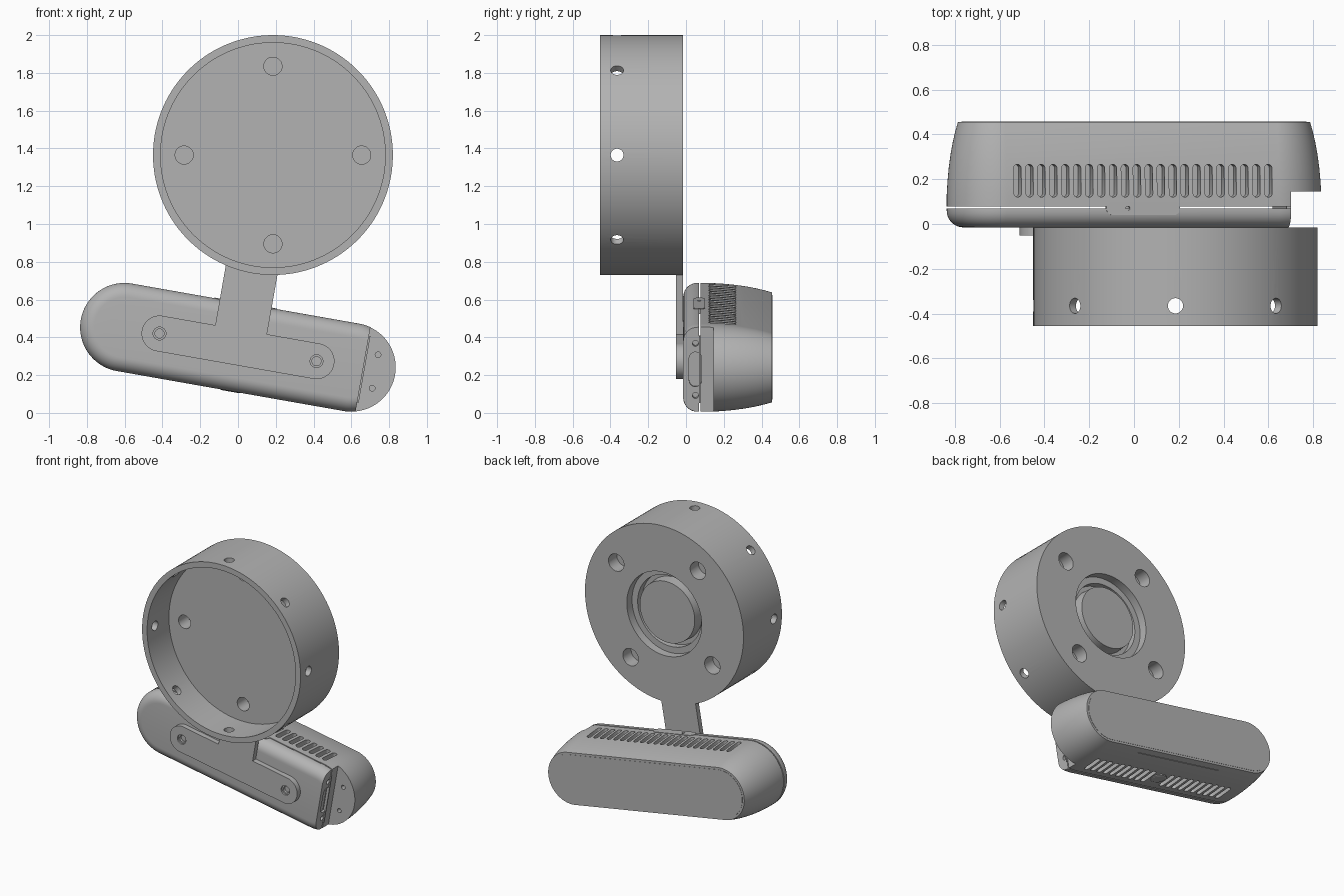
import bpy, bmesh
from math import sin, cos, pi, radians
from mathutils import Vector, Matrix

if "Cube" in bpy.data.objects:
    bpy.data.objects.remove(bpy.data.objects["Cube"])

grey = bpy.data.materials.new("plain_grey")
grey.use_nodes = True
COLOUR = (0.45, 0.45, 0.45, 1)
grey.diffuse_color = COLOUR
grey.node_tree.nodes["Principled BSDF"].inputs["Base Color"].default_value = COLOUR

X, Y, Z = Vector((1, 0, 0)), Vector((0, 1, 0)), Vector((0, 0, 1))
TILT = Matrix.Translation((0, 0, 0.347)) @ Matrix.Rotation(radians(10), 4, 'Y')
DRUM = Matrix.Translation((0.185, 0, 1.365))


def stack(bm, centre, normal, along, half, levels, n=32):
    """Loft capsule-shaped rings; levels are (radius, height along normal)."""
    side = normal.cross(along)
    rings = []
    for r, h in levels:
        ring = []
        for i in range(n):
            t = (i + 0.5) * 2 * pi / n
            a = r * cos(t) + (half if cos(t) > 0 else -half)
            ring.append(bm.verts.new(Vector(centre) + along * a + side * r * sin(t) + normal * h))
        rings.append(ring)
    for lo, hi in zip(rings, rings[1:]):
        for i in range(n):
            j = (i + 1) % n
            bm.faces.new((lo[i], lo[j], hi[j], hi[i]))
    bm.faces.new(rings[0][::-1])
    bm.faces.new(rings[-1])


def box(bm, lo, hi):
    lo, hi = Vector(lo), Vector(hi)
    size = Matrix.Diagonal((*(hi - lo), 1))
    bmesh.ops.create_cube(bm, size=1, matrix=Matrix.Translation((lo + hi) / 2) @ size)


def finish(bm, name, frame):
    bmesh.ops.recalc_face_normals(bm, faces=bm.faces)
    mesh = bpy.data.meshes.new(name)
    bm.to_mesh(mesh)
    bm.free()
    mesh.transform(frame)
    mesh.materials.append(grey)
    obj = bpy.data.objects.new(name, mesh)
    bpy.context.collection.objects.link(obj)
    return obj


def smooth(obj):
    obj.data.shade_smooth()
    obj.data.set_sharp_from_angle(angle=radians(28))


def cut(obj, bm, frame):
    """Subtract the cutter shapes and keep only the result."""
    cutter = finish(bm, "cutter", frame)
    cutter.hide_render = True
    mod = obj.modifiers.new("cut", 'BOOLEAN')
    mod.operation, mod.solver, mod.object = 'DIFFERENCE', 'EXACT', cutter
    graph = bpy.context.evaluated_depsgraph_get()
    mesh = bpy.data.meshes.new_from_object(obj.evaluated_get(graph))
    obj.modifiers.clear()
    obj.data = mesh
    bpy.data.objects.remove(cutter)


def part(name, *args, frame=TILT, n=32):
    bm = bmesh.new()
    stack(bm, *args, n=n)
    return finish(bm, name, frame)


# Round drum: open at the front, grooved boss in the back
drum = part("drum", (0, 0, 0), Y, X, 0,
            [(0.595, -0.205), (0.595, -0.455), (0.635, -0.455), (0.635, -0.015),
             (0.3, -0.015), (0.3, -0.075), (0.255, -0.075), (0.255, -0.125),
             (0.225, -0.125), (0.22, -0.05)], frame=DRUM, n=128)
bm = bmesh.new()
for k in range(8):
    d = Vector((cos(k * pi / 4), 0, sin(k * pi / 4)))
    stack(bm, (0, -0.365, 0), d, Y, 0, [(0.034, 0.5), (0.034, 0.7)])
for k in range(4):
    for turn, r, y0, y1 in ((0, 0.048, -0.3, -0.1), (35, 0.062, -0.11, 0.05)):
        t = radians(turn + 90 * k)
        stack(bm, (0.47 * cos(t), 0, 0.47 * sin(t)), Y, X, 0, [(r, y0), (r, y1)])
cut(drum, bm, DRUM)
smooth(drum)

# Mounting bracket: capsule foot with two screw holes, and neck
foot = part("bracket_foot", (0, 0, 0), Y, X, 0.422, [(0.095, -0.052), (0.095, -0.014)], n=64)
bm = bmesh.new()
for s in (-1, 1):
    stack(bm, (s * 0.422, 0, 0), Y, X, 0,
          [(0.034, -0.07), (0.034, -0.04), (0.024, -0.04), (0.024, -0.022)])
cut(foot, bm, TILT)
smooth(foot)
bm = bmesh.new()
box(bm, (-0.139, -0.052, 0.07), (0.139, -0.016, 0.47))
finish(bm, "bracket_neck", TILT)

# Body front shell: rounded front edge, flat cut end
rounding = [radians(a) for a in range(0, 91, 10)]
front = part("body_front_shell", (0, 0, 0), Y, X, 0.61,
             [(0.16 + 0.075 * sin(t), 0.06 - 0.075 * cos(t)) for t in rounding]
             + [(0.235, 0.069)], n=96)
# Body back shell: gently tapering towards the back
back = part("body_back_shell", (0, 0, 0), Y, X, 0.61,
            [(0.235, 0.077), (0.235, 0.13), (0.2315, 0.19), (0.226, 0.25), (0.218, 0.31),
             (0.207, 0.37), (0.195, 0.42), (0.185, 0.455)], n=96)
for shell in (front, back):
    bm = bmesh.new()
    box(bm, (0.672, -0.1, -0.4), (1, 0.145, 0.4))
    cut(shell, bm, TILT)

# Slot and screw holes in the flat end
bm = bmesh.new()
box(bm, (0.66, 0.0685, -0.18), (0.68, 0.0775, 0.18))
finish(bm, "end_plate_strip", TILT)
for shell in (front, back):
    bm = bmesh.new()
    stack(bm, (0, 0.05, 0), X, Z, 0.06, [(0.033, 0.658), (0.033, 0.75)])
    for s in (-1, 1):
        stack(bm, (0, 0.05, s * 0.14), X, Z, 0, [(0.016, 0.64), (0.016, 0.75)])
    cut(shell, bm, TILT)

# Vent slots along top and bottom, screw holes in the end ledge
bm = bmesh.new()
for i in range(22):
    u = (i - 10.5) * 0.0541
    stack(bm, (u, 0.193, 0), Z, Y, 0.056, [(0.017, 0.16), (0.017, 0.3)], n=16)
    if abs(u) > 0.07:
        stack(bm, (u, 0.193, 0), -Z, Y, 0.056, [(0.017, 0.16), (0.017, 0.3)], n=16)
box(bm, (-0.35, 0.408, -0.3), (0.35, 0.412, -0.19))
for s in (-1, 1):
    stack(bm, (0.737, 0, s * 0.09), Y, X, 0, [(0.015, 0.1), (0.015, 0.19)], n=16)
cut(back, bm, TILT)
smooth(front)
smooth(back)

# Top button with a pin hole, bottom knob, back panel
button = part("top_button", (0, 0.07, 0), Z, X, 0.136, [(0.031, 0.21), (0.031, 0.238)])
bm = bmesh.new()
stack(bm, (-0.07, 0.07, 0), Z, X, 0, [(0.01, 0.22), (0.01, 0.3)], n=16)
cut(button, bm, TILT)
smooth(button)
smooth(part("bottom_knob", (0, 0.2, 0), -Z, X, 0, [(0.055, 0.2), (0.055, 0.234), (0.048, 0.238)]))
smooth(part("back_panel", (0, 0, 0), Y, X, 0.61, [(0.17, 0.45), (0.17, 0.457)], n=96))
